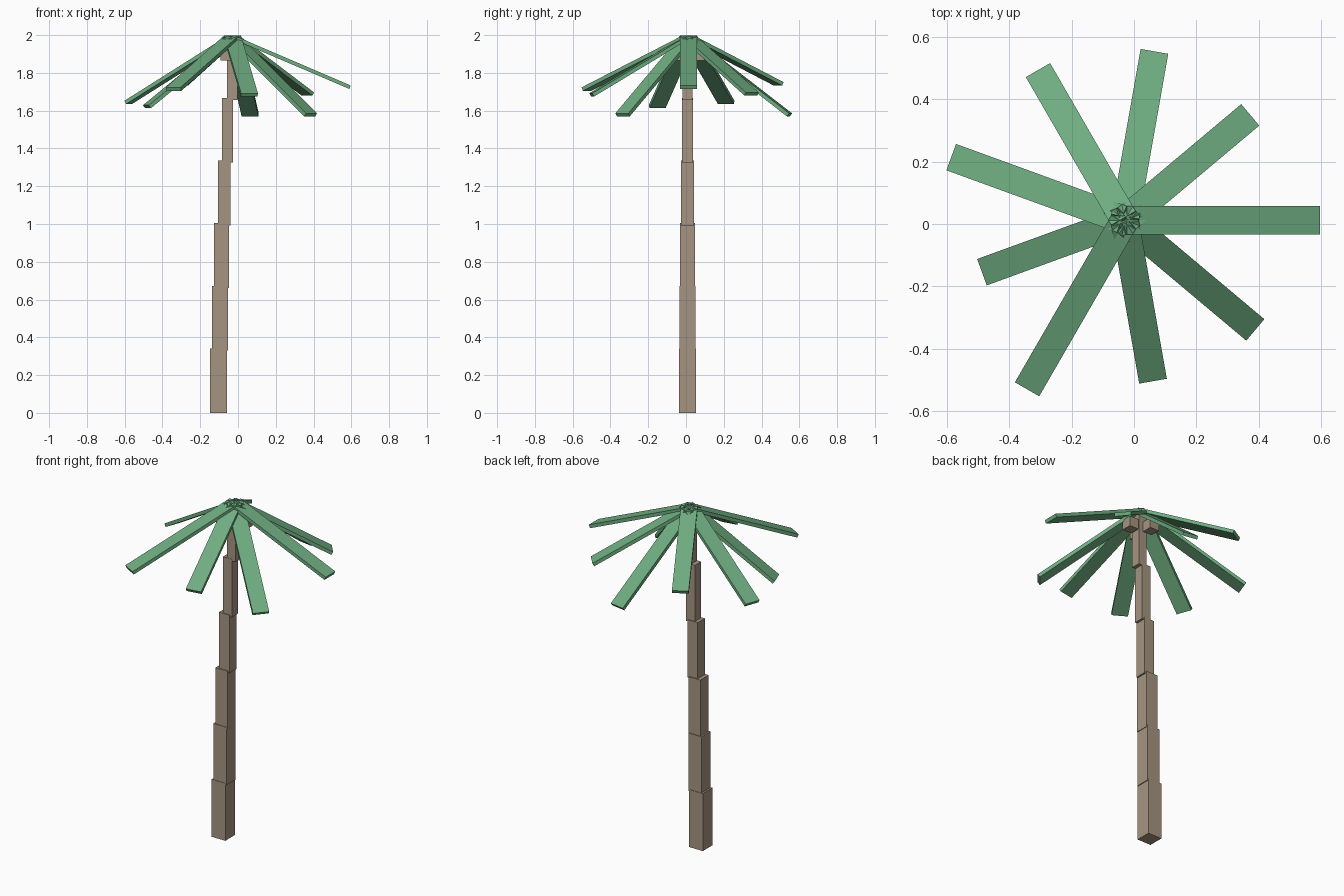
import bpy, math
from mathutils import Matrix, Vector

if "Cube" in bpy.data.objects:
    bpy.data.objects.remove(bpy.data.objects["Cube"])


def material(name, rgb):
    m = bpy.data.materials.new(name)
    m.diffuse_color = (*rgb, 1)
    m.use_nodes = True
    m.node_tree.nodes["Principled BSDF"].inputs["Base Color"].default_value = m.diffuse_color
    return m


BARK = material("bark", (0.38, 0.30, 0.22))
LEAF = material("leaf", (0.16, 0.42, 0.22))
CX, CY = -0.03, 0.012      # crown centre
CROWN_Z = 1.98             # underside of fronds at the centre


def box(name, size, mat, matrix):
    """Box of the given size, placed by a matrix applied to its centre."""
    bpy.ops.mesh.primitive_cube_add(size=1)
    o = bpy.context.object
    o.name = o.data.name = name
    o.data.transform(matrix @ Matrix.Diagonal((*size, 1)))
    o.data.materials.append(mat)
    return o


# Trunk: stacked, tapering, leaning blocks (x centre, width)
segments = [(-0.102, 0.090), (-0.0945, 0.085), (-0.0875, 0.078),
            (-0.072, 0.067), (-0.055, 0.059), (-0.031, 0.055)]
for i, (x, w) in enumerate(segments):
    z0 = max(0, i * 0.332 - 0.003)
    z1 = (i + 1) * 0.332 + 0.008 if i < 5 else 1.975
    box(f"trunk_segment_{i + 1}", (w, w, z1 - z0), BARK,
        Matrix.Translation((x, 0.008, (z0 + z1) / 2)))

# Fronds: flat drooping planks every 40 degrees (horizontal reach, tip height)
fronds = [(0.628, 1.715), (0.525, 1.68), (0.547, 1.57),
          (0.557, 1.733), (0.591, 1.635), (0.484, 1.613),
          (0.627, 1.705), (0.523, 1.675), (0.544, 1.57)]
T, W = 0.02, 0.09
for i, (reach, tip) in enumerate(fronds):
    drop = CROWN_Z - tip
    droop = math.atan2(drop, reach - 0.009)
    length = math.hypot(drop, reach - 0.009)
    m = (Matrix.Translation((CX, CY, CROWN_Z))
         @ Matrix.Rotation(math.radians(40 * i), 4, 'Z')
         @ Matrix.Rotation(droop, 4, 'Y')
         @ Matrix.Translation((length / 2, 0, T / 2)))
    box(f"frond_{i + 1}", (length, W, T), LEAF, m)

# Coconuts: three small cubes around the trunk top
for i in range(3):
    a = math.radians(120 * i)
    pos = Vector((CX + 0.064 * math.cos(a), CY + 0.064 * math.sin(a), 1.895))
    box(f"coconut_{i + 1}", (0.06, 0.06, 0.06), BARK, Matrix.Translation(pos))
